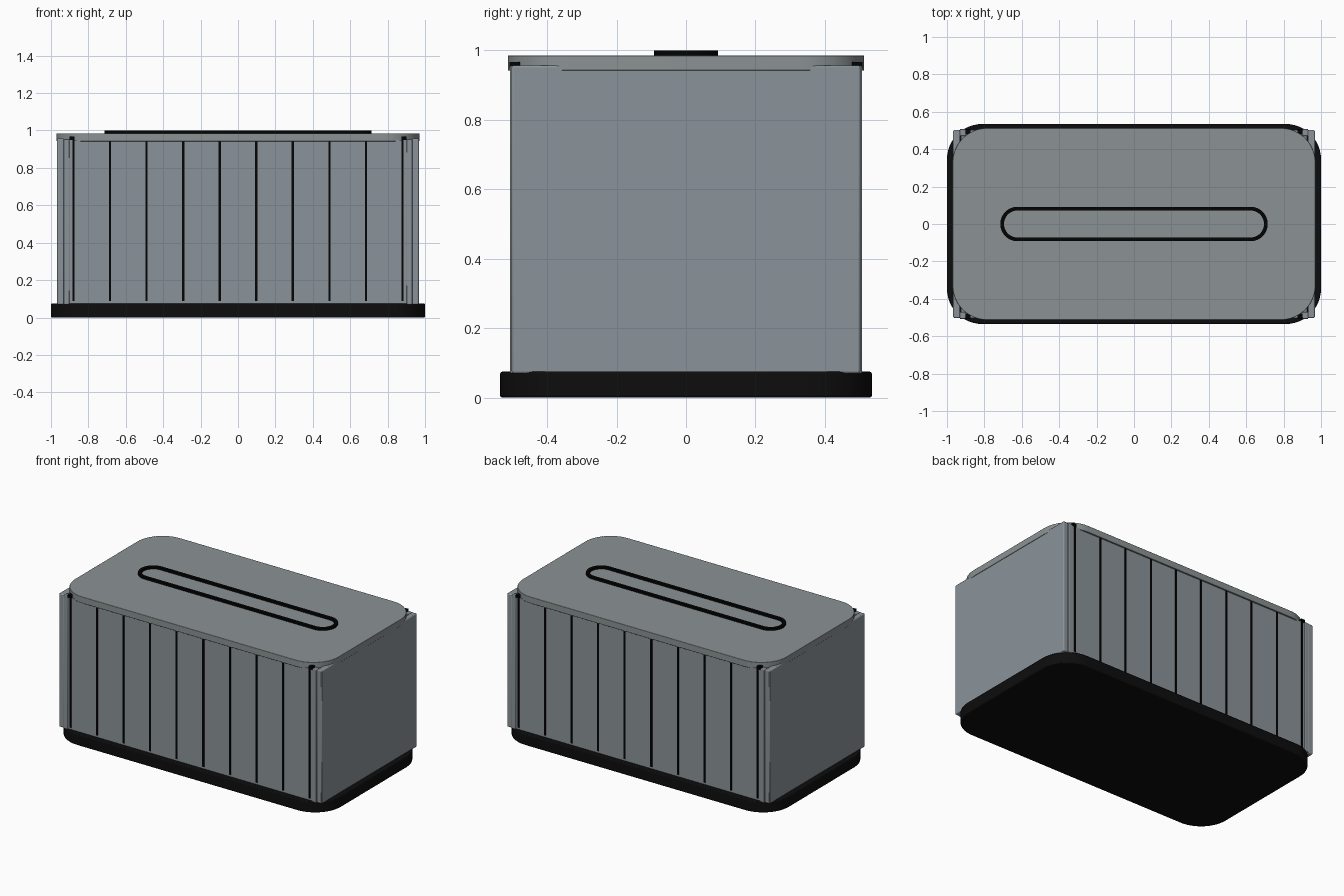
import bpy, bmesh, math

cube = bpy.data.objects.get("Cube")
if cube:
    bpy.data.objects.remove(cube, do_unlink=True)


def material(name, rgb, rough=0.6):
    m = bpy.data.materials.new(name)
    m.use_nodes = True
    m.diffuse_color = (*rgb, 1)
    bsdf = m.node_tree.nodes["Principled BSDF"]
    bsdf.inputs["Base Color"].default_value = (*rgb, 1)
    bsdf.inputs["Roughness"].default_value = rough
    return m


WALL = material("wall grey", (0.26, 0.295, 0.32))
LID = material("lid grey", (0.26, 0.29, 0.295))
BASE = material("base black", (0.004, 0.004, 0.004))
TRIM = material("trim black", (0.001, 0.001, 0.001))


def finish(name, bm, mat, bevel=0.0, segments=2):
    bmesh.ops.recalc_face_normals(bm, faces=bm.faces)
    me = bpy.data.meshes.new(name)
    bm.to_mesh(me)
    bm.free()
    me.materials.append(mat)
    ob = bpy.data.objects.new(name, me)
    bpy.context.collection.objects.link(ob)
    if bevel:
        mod = ob.modifiers.new("soft edges", 'BEVEL')
        mod.width, mod.segments = bevel, segments
        mod.limit_method, mod.angle_limit = 'ANGLE', math.radians(40)
    bpy.ops.object.select_all(action='DESELECT')
    bpy.context.view_layer.objects.active = ob
    ob.select_set(True)
    bpy.ops.object.shade_smooth_by_angle(angle=math.radians(35))
    return ob


def box(name, x, y, z, mat, bevel=0.0):
    """Box from (min, max) pairs."""
    bm = bmesh.new()
    bmesh.ops.create_cube(bm, size=1)
    for v in bm.verts:
        for i, (lo, hi) in enumerate((x, y, z)):
            v.co[i] = lo if v.co[i] < 0 else hi
    return finish(name, bm, mat, bevel)


def outline(hx, hy, r, steps=12):
    """Rounded rectangle as a list of points."""
    pts = []
    for k, (sx, sy) in enumerate(((1, 1), (-1, 1), (-1, -1), (1, -1))):
        for i in range(steps + 1):
            a = math.pi / 2 * (k + i / steps)
            pts.append((sx * (hx - r) + r * math.cos(a),
                        sy * (hy - r) + r * math.sin(a)))
    return pts


def slab(name, hx, hy, r, z0, z1, mat, bevel=0.0):
    bm = bmesh.new()
    face = bm.faces.new([bm.verts.new((x, y, z0)) for x, y in outline(hx, hy, r)])
    ext = bmesh.ops.extrude_face_region(bm, geom=[face], use_keep_orig=True)
    for v in ext["geom"]:
        if isinstance(v, bmesh.types.BMVert):
            v.co.z = z1
    return finish(name, bm, mat, bevel)


def ring(name, hx, hy, width, z0, z1, mat):
    """Raised band around a round-ended slot."""
    bm = bmesh.new()
    outer = outline(hx, hy, hy - 0.0005)
    inner = outline(hx - width, hy - width, hy - width - 0.0005)
    loops = [[bm.verts.new((x, y, z)) for x, y in pts]
             for pts, z in ((outer, z0), (outer, z1), (inner, z1), (inner, z0))]
    n = len(outer)
    for k in range(4):
        a, b = loops[k], loops[(k + 1) % 4]
        for i in range(n):
            j = (i + 1) % n
            bm.faces.new((a[i], a[j], b[j], b[i]))
    return finish(name, bm, mat)


# Base, lid and slot rim
slab("base", 1.0, 0.535, 0.19, 0.0, 0.075, BASE, 0.006)
slab("lid", 0.97, 0.513, 0.185, 0.942, 0.985, LID, 0.002)
ring("slot_rim", 0.715, 0.092, 0.02, 0.98, 1.0, TRIM)

# Body core with the long walls
box("body", (-0.925, 0.925), (-0.503, 0.503), (0.07, 0.95), WALL)

# End panels with a slim post at each corner
for side, sx in (("left", 1), ("right", -1)):
    xs = sorted((sx * 0.93, sx * 0.967))
    box(f"{side}_end_panel", xs, (-0.502, 0.502), (0.07, 0.957), WALL, 0.006)
    for face, sy in (("front", -1), ("back", 1)):
        ys = sorted((sy * 0.47, sy * 0.507))
        box(f"{side}_{face}_post", sorted((sx * 0.9, sx * 0.932)), ys,
            (0.07, 0.955), WALL, 0.004)
        # Dark tip on top of the outer groove
        box(f"{side}_{face}_groove_tip", sorted((sx * 0.874, sx * 0.9)),
            sorted((sy * 0.478, sy * 0.508)), (0.948, 0.967), TRIM)

# Dark grooves between the boards of both long walls
for face, sy in (("front", -1), ("back", 1)):
    for i in range(10):
        x = -0.88 + i * 1.76 / 9
        top = 0.967 if i in (0, 9) else 0.943
        box(f"{face}_groove_{i + 1}", (x - 0.006, x + 0.006),
            sorted((sy * 0.5, sy * 0.507)), (0.088, top), TRIM)
